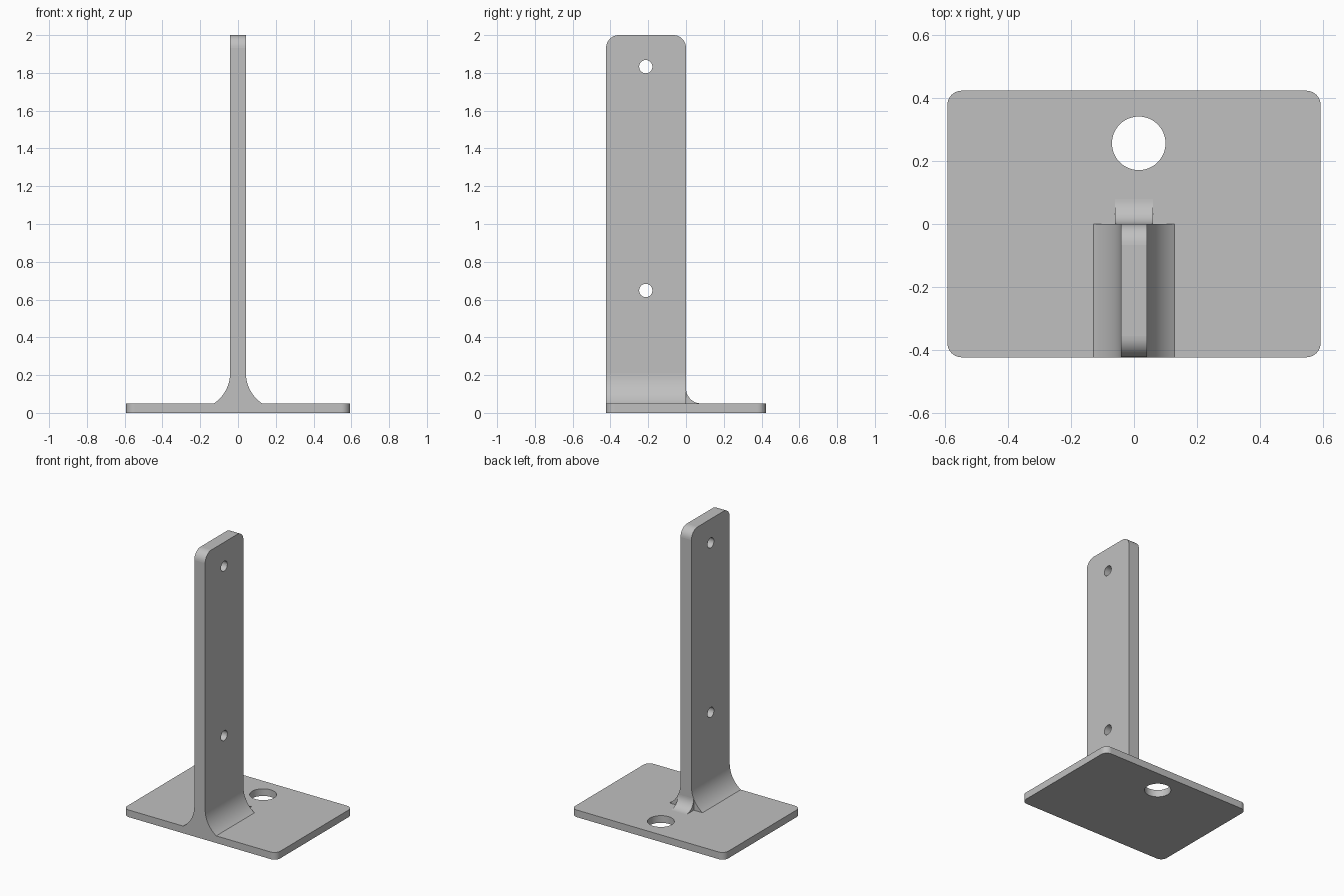
import bpy
import bmesh
from math import sin, cos, pi, asin
from mathutils import Vector

cube = bpy.data.objects.get("Cube")
if cube:
    bpy.data.objects.remove(cube)

grey = bpy.data.materials.new("steel grey")
grey.use_nodes = True
grey.diffuse_color = (0.53, 0.53, 0.53, 1)
grey.node_tree.nodes["Principled BSDF"].inputs["Base Color"].default_value = (0.53, 0.53, 0.53, 1)

HALF_W, HALF_D, PLATE_H, TOP = 0.592, 0.423, 0.05, 2.0


def extrude(name, profile, depth, round_edges=None, radius=0.0):
    """Extrude a closed profile along depth, rounding the edges that match a rule."""
    bm = bmesh.new()
    depth = Vector(depth)
    face = bm.faces.new([bm.verts.new(p) for p in profile])
    result = bmesh.ops.extrude_face_region(bm, geom=[face])
    moved = [v for v in result["geom"] if isinstance(v, bmesh.types.BMVert)]
    bmesh.ops.translate(bm, verts=moved, vec=depth)
    if round_edges:
        edges = [e for e in bm.edges if round_edges(e)]
        bmesh.ops.bevel(bm, geom=edges, offset=radius, segments=10,
                        profile=0.5, affect='EDGES')
    bmesh.ops.recalc_face_normals(bm, faces=bm.faces)
    mesh = bpy.data.meshes.new(name)
    bm.to_mesh(mesh)
    bm.free()
    obj = bpy.data.objects.new(name, mesh)
    bpy.context.collection.objects.link(obj)
    mesh.materials.append(grey)
    return obj


def activate(obj):
    bpy.ops.object.select_all(action='DESELECT')
    obj.select_set(True)
    bpy.context.view_layer.objects.active = obj


def drill(obj, centre, radius, rotation=(0, 0, 0)):
    """Cut a round through hole."""
    bpy.ops.mesh.primitive_cylinder_add(vertices=48, radius=radius, depth=0.5,
                                        location=centre, rotation=rotation)
    cutter = bpy.context.object
    cutter.hide_render = True
    cutter.data.materials.append(grey)
    activate(obj)
    mod = obj.modifiers.new("hole", 'BOOLEAN')
    mod.operation = 'DIFFERENCE'
    mod.solver = 'EXACT'
    mod.object = cutter
    bpy.ops.object.modifier_apply(modifier=mod.name)
    bpy.data.objects.remove(cutter)


def finish(obj):
    """Smooth the curved faces and keep the large flat ones flat."""
    activate(obj)
    bpy.ops.object.shade_smooth_by_angle(angle=pi / 6)
    for p in obj.data.polygons:
        if p.area > 0.012 and max(abs(c) for c in p.normal) > 0.99999:
            p.use_smooth = False


# Base plate with rounded corners and one large hole
corners = [(-HALF_W, -HALF_D, 0), (HALF_W, -HALF_D, 0), (HALF_W, HALF_D, 0), (-HALF_W, HALF_D, 0)]
plate = extrude("base_plate", corners, (0, 0, PLATE_H),
                lambda e: abs(e.verts[0].co.z - e.verts[1].co.z) > 0.01, 0.045)
drill(plate, (0.015, 0.256, 0), 0.085)
finish(plate)

# Upright blade with flared foot, rounded at its top
half_t, flare_top, flare_r = 0.042, 0.21, 0.192
sweep = asin((flare_top - PLATE_H) / flare_r)
side = [(half_t, TOP)]
for i in range(17):
    a = sweep * i / 16
    side.append((half_t + flare_r * (1 - cos(a)), flare_top - flare_r * sin(a)))
profile = [(x, -HALF_D, z) for x, z in side] + [(-x, -HALF_D, z) for x, z in reversed(side)]
upright = extrude("upright", profile, (0, HALF_D, 0),
                  lambda e: all(v.co.z > TOP - 0.01 for v in e.verts)
                  and abs(e.verts[0].co.x - e.verts[1].co.x) > 0.01, 0.067)
for z in (0.648, 1.833):
    drill(upright, (0, -0.213, z), 0.035, (0, pi / 2, 0))
finish(upright)

# Small concave fillet behind the upright
rear_r, rear_x = 0.08, 0.06
arc = [(-rear_x, rear_r * (1 - cos(a)), PLATE_H + rear_r * (1 - sin(a)))
       for a in (pi / 2 * i / 16 for i in range(17))]
fillet = extrude("rear_fillet", [(-rear_x, 0, PLATE_H)] + arc, (2 * rear_x, 0, 0))
finish(fillet)
